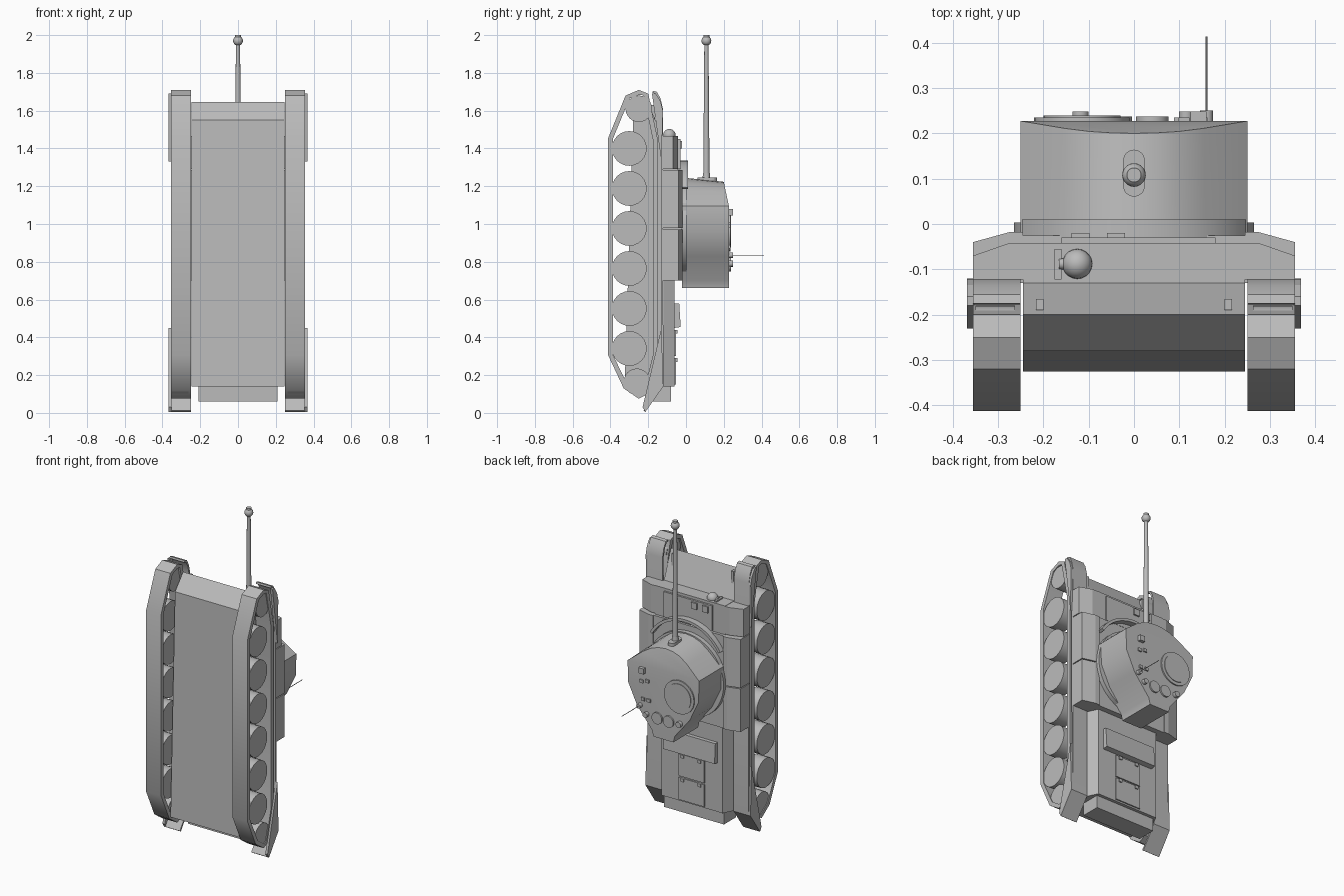
import bpy, bmesh, math
from mathutils import Vector

cube = bpy.data.objects.get("Cube")
if cube:
    bpy.data.objects.remove(cube, do_unlink=True)

GREY = (0.5, 0.5, 0.5, 1)
paint = bpy.data.materials.new("plain grey")
paint.use_nodes = True
paint.diffuse_color = GREY
paint.node_tree.nodes["Principled BSDF"].inputs["Base Color"].default_value = GREY


def finish(bm, name, smooth=None):
    bmesh.ops.recalc_face_normals(bm, faces=bm.faces)
    mesh = bpy.data.meshes.new(name)
    bm.to_mesh(mesh)
    bm.free()
    mesh.materials.append(paint)
    ob = bpy.data.objects.new(name, mesh)
    bpy.context.collection.objects.link(ob)
    if smooth:
        bpy.ops.object.select_all(action="DESELECT")
        ob.select_set(True)
        bpy.context.view_layer.objects.active = ob
        bpy.ops.object.shade_smooth_by_angle(angle=math.radians(smooth))
    return ob


def extrude(name, pts, lo, hi, axis="x", smooth=None):
    """Extrude an outline: (y, z) along x, (x, z) along y, or (x, y) along z."""
    def place(p, d):
        return {"x": (d, p[0], p[1]), "y": (p[0], d, p[1]), "z": (p[0], p[1], d)}[axis]
    bm = bmesh.new()
    a = [bm.verts.new(place(p, lo)) for p in pts]
    b = [bm.verts.new(place(p, hi)) for p in pts]
    bm.faces.new(a)
    bm.faces.new(b)
    for i in range(len(pts)):
        j = (i + 1) % len(pts)
        bm.faces.new((a[i], a[j], b[j], b[i]))
    return finish(bm, name, smooth)


def box(name, x, y, z):
    return extrude(name, [(y[0], z[0]), (y[1], z[0]), (y[1], z[1]), (y[0], z[1])], *x)


def rod(name, start, end, r1, r2=None, sides=24):
    start, end = Vector(start), Vector(end)
    axis = end - start
    bm = bmesh.new()
    bmesh.ops.create_cone(bm, cap_ends=True, segments=sides, radius1=r1,
                          radius2=r1 if r2 is None else r2, depth=axis.length)
    bmesh.ops.rotate(bm, verts=bm.verts, cent=(0, 0, 0),
                     matrix=axis.to_track_quat("Z", "Y").to_matrix())
    bmesh.ops.translate(bm, verts=bm.verts, vec=(start + end) / 2)
    return finish(bm, name, 35)


def ball(name, centre, r):
    bm = bmesh.new()
    bmesh.ops.create_uvsphere(bm, u_segments=20, v_segments=12, radius=r)
    bmesh.ops.translate(bm, verts=bm.verts, vec=centre)
    return finish(bm, name, 60)


def strip(name, path, thick, x0, x1, closed, smooth):
    """Band with thickness following a (y, z) path, thickened to its inner side."""
    n = len(path)
    pts = [Vector(p) for p in path]
    inner = []
    for i, p in enumerate(pts):
        before = pts[i - 1] if closed or i else p
        after = pts[(i + 1) % n] if closed or i < n - 1 else p
        t = (after - before).normalized()
        inner.append(p + Vector((t.y, -t.x)) * thick)
    bm = bmesh.new()
    rows = [[bm.verts.new((x, q.x, q.y)) for x in (x0, x1) for q in (p, i)]
            for p, i in zip(pts, inner)]
    for k in range(n if closed else n - 1):
        a, b = rows[k], rows[(k + 1) % n]
        for s, e in ((0, 1), (1, 3), (3, 2), (2, 0)):
            bm.faces.new((a[s], a[e], b[e], b[s]))
    if not closed:
        for r in (rows[0], rows[-1]):
            bm.faces.new((r[0], r[1], r[3], r[2]))
    return finish(bm, name, smooth)


# Main hull, driver's block, fighting compartment and rear deck
extrude("hull", [(-0.325, 0.14), (-0.28, 1.55), (-0.2, 1.645), (-0.13, 1.465),
                 (-0.12, 1.46), (-0.12, 0.14)], -0.245, 0.245)
box("driver_block", (-0.245, 0.245), (-0.13, -0.042), (1.285, 1.467))
box("driver_roof_plate", (-0.16, 0.18), (-0.042, -0.03), (1.29, 1.45))
box("fighting_compartment", (-0.27, 0.27), (-0.13, -0.025), (0.7, 1.285))
extrude("engine_deck", [(-0.245, -0.12), (-0.215, -0.06), (0.215, -0.06), (0.245, -0.12)],
        0.14, 0.7, "z")
box("tail_overhang", (-0.21, 0.21), (-0.2, -0.08), (0.06, 0.14))
extrude("raised_louvre", [(-0.06, 0.45), (-0.028, 0.455), (-0.036, 0.58), (-0.06, 0.58)],
        -0.18, 0.18)
for i, (low, high) in enumerate(((0.15, 0.29), (0.3, 0.44))):
    box(f"deck_hatch_{i}", (-0.09, 0.09), (-0.06, -0.052), (low, high))
    for s in (-1, 1):
        box("hatch_hinge", (s * 0.06 - 0.01, s * 0.06 + 0.01), (-0.055, -0.045),
            (high - 0.02, high))

# Running gear and side boxes, made for both sides
TRACK = [(-0.2, 1.69), (-0.25, 1.71), (-0.32, 1.68), (-0.412, 1.455), (-0.412, 0.305),
         (-0.33, 0.13), (-0.25, 0.075), (-0.2, 0.1), (-0.15, 0.3), (-0.15, 1.45)]
FENDER = [(-0.175, 1.705), (-0.155, 1.7), (-0.135, 1.665), (-0.122, 1.61), (-0.12, 0.14),
          (-0.215, 0.005)]
for s, side in ((1, "left"), (-1, "right")):
    lo, hi = sorted((s * 0.25, s * 0.355))
    strip(side + "_track", TRACK, -0.026, lo, hi, True, 38)
    strip(side + "_fender", FENDER, 0.012, lo, hi, False, 30)
    for i in range(6):
        z = 0.341 + i * 0.2118
        rod(f"{side}_road_wheel_{i}", (s * 0.262, -0.3, z), (s * 0.35, -0.3, z), 0.092)
    for name, y, z in (("idler", -0.25, 1.61), ("drive_wheel", -0.26, 0.165)):
        rod(f"{side}_{name}", (s * 0.262, y, z), (s * 0.35, y, z), 0.07)
    # Triangular mud plates at both ends of the fender
    a, b = sorted((s * 0.352, s * 0.368))
    extrude(side + "_front_mud_plate", [(-0.18, 1.69), (-0.16, 1.69), (-0.135, 1.65),
            (-0.122, 1.6), (-0.13, 1.33)], a, b)
    extrude(side + "_rear_mud_plate", [(-0.13, 0.45), (-0.12, 0.14), (-0.215, 0.005),
            (-0.23, 0.03)], a, b)
    # Stowage boxes with sloped lids
    for name, z0, z1, top_in, top_out in (("front_box", 1.29, 1.465, -0.042, -0.07),
                                          ("middle_box", 0.978, 1.285, -0.018, -0.04),
                                          ("back_box", 0.7, 0.972, -0.018, -0.04)):
        extrude(f"{side}_{name}", [(s * 0.245, -0.122), (s * 0.355, -0.122),
                (s * 0.355, top_out), (s * 0.275, top_in), (s * 0.245, top_in)], z0, z1, "z")
    box(side + "_tow_hook", sorted((s * 0.2, s * 0.216)), (-0.19, -0.165), (1.54, 1.63))

# Ball mount and fittings on the driver's block
ball("ball_mount", (-0.125, -0.088, 1.47), 0.033)
box("vision_plate", (-0.175, -0.16), (-0.122, -0.055), (1.46, 1.475))
rod("mount_arm", (-0.165, -0.088, 1.47), (-0.12, -0.088, 1.47), 0.012)
for x in (-0.118, -0.04):
    box("driver_periscope", (x - 0.02, x + 0.02), (-0.042, -0.02), (1.4, 1.44))

# Turret ring and curved splash guard
rod("turret_ring", (0, -0.03, 0.985), (0, 0.003, 0.985), 0.265, sides=48)
angles = [math.radians(30 + i * 6) for i in range(21)]
guard = [(r * math.cos(a), 1.05 + r * math.sin(a))
         for r, order in ((0.285, angles), (0.268, angles[::-1])) for a in order]
extrude("splash_guard", guard, -0.045, 0.01, "y", 35)

# Turret: one plan outline lofted to a roof that falls away at the front
HALF = [(0.05, 1.24), (0.1, 1.222), (0.155, 1.183), (0.25, 1.095), (0.247, 0.96),
        (0.185, 0.83), (0.08, 0.7), (0.07, 0.66)]
plan = [(0, 1.246)] + HALF + [(-x, z) for x, z in reversed(HALF)]
bm = bmesh.new()
base = [bm.verts.new((x, -0.02, z)) for x, z in plan]
roof = []
for x, z in plan:
    drop = max(0, z - 1.095)
    roof.append(bm.verts.new((x, 0.227 - drop * 0.18, z - drop * 0.15)))
n = len(plan)
for i in range(n):
    j = (i + 1) % n
    bm.faces.new((base[i], base[j], roof[j], roof[i]))
bm.faces.new(base)
bm.faces.new(roof[:5] + roof[-4:])
bm.faces.new(roof[4:-3])
finish(bm, "turret", 33)

# Gun with slotted mantlet and muzzle
arc = [math.pi * i / 8 for i in range(9)]
slot = [(0.024 * math.cos(a), 0.14 + 0.024 * math.sin(a)) for a in arc]
slot += [(-x, 0.224 - y) for x, y in slot]
extrude("mantlet_slot", slot, 1.2, 1.246, "z")
rod("gun_collar", (0, 0.108, 1.22), (0, 0.108, 1.27), 0.022, 0.018)
rod("gun_barrel", (0, 0.108, 1.22), (0, 0.108, 1.96), 0.017, 0.011)
ball("muzzle", (0, 0.108, 1.97), 0.026)
rod("muzzle_tip", (0, 0.108, 1.97), (0, 0.108, 2.0), 0.016)

# Roof hatches, fittings and antenna
for name, x, z, r, top in (("commander_hatch", -0.115, 0.96, 0.105, 0.235),
                           ("hatch_lid", -0.115, 0.96, 0.085, 0.239),
                           ("round_cover_a", 0.04, 0.785, 0.036, 0.237),
                           ("round_cover_b", -0.04, 0.785, 0.036, 0.237),
                           ("roof_vent", -0.118, 0.79, 0.018, 0.248),
                           ("roof_knob", 0.115, 0.79, 0.016, 0.248),
                           ("antenna_base", 0.16, 0.835, 0.014, 0.25)):
    rod(name, (x, 0.215, z), (x, top, z), r, sides=32)
box("roof_periscope", (0.125, 0.16), (0.215, 0.248), (1.045, 1.08))
for x, z in ((0.11, 1.0), (0.15, 0.99), (0.1, 0.88), (0.14, 0.88)):
    box("roof_hinge", (x - 0.012, x + 0.012), (0.22, 0.235), (z - 0.01, z + 0.01))
rod("antenna", (0.16, 0.24, 0.835), (0.16, 0.413, 0.835), 0.002, sides=8)
